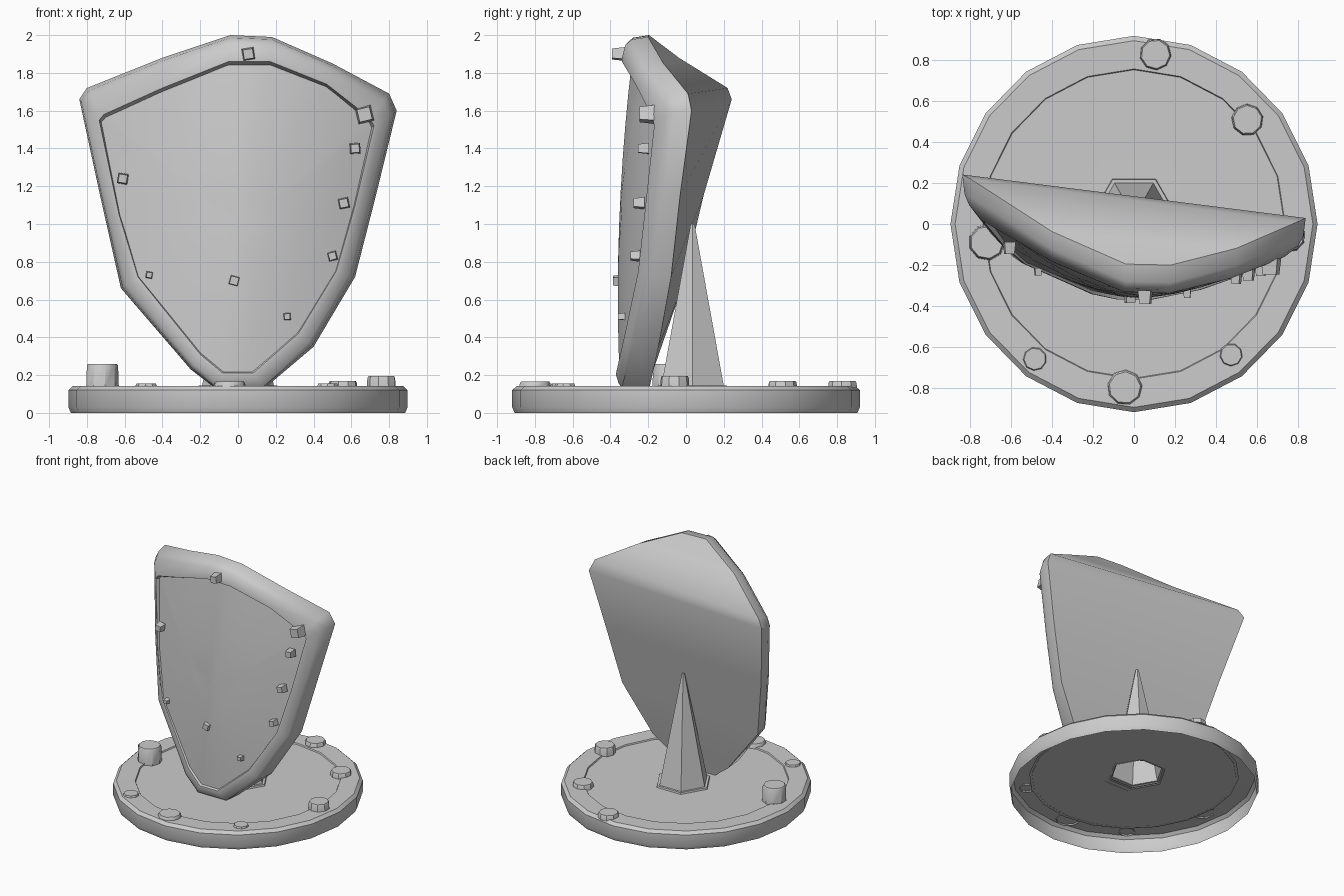
import bpy, bmesh, math, random
from mathutils import Matrix, Vector

random.seed(4)
cube = bpy.data.objects.get("Cube")
if cube:
    bpy.data.objects.remove(cube)

stone = bpy.data.materials.new("light_grey")
stone.use_nodes = True
GREY = (0.6, 0.6, 0.6, 1)
stone.diffuse_color = GREY
stone.node_tree.nodes["Principled BSDF"].inputs["Base Color"].default_value = GREY


def finish(name, bm, angle=35, fix_normals=True):
    if fix_normals:
        bmesh.ops.recalc_face_normals(bm, faces=bm.faces[:])
    mesh = bpy.data.meshes.new(name)
    bm.to_mesh(mesh)
    bm.free()
    mesh.materials.append(stone)
    obj = bpy.data.objects.new(name, mesh)
    bpy.context.collection.objects.link(obj)
    bpy.ops.object.select_all(action="DESELECT")
    obj.select_set(True)
    bpy.context.view_layer.objects.active = obj
    if angle:
        bpy.ops.object.shade_smooth_by_angle(angle=math.radians(angle))


def bridge(bm, a, b):
    n = len(a)
    for i in range(n):
        j = (i + 1) % n
        bm.faces.new((a[i], a[j], b[j], b[i]))


def lathe(name, profile, sides, centre=(0, 0), stretch=1.0, turn=0.0, cap=True):
    """Open-bottomed turned shape; profile is (radius, height) from the bottom up."""
    bm = bmesh.new()
    loops = []
    for r, z in profile:
        loops.append([bm.verts.new((centre[0] + r * math.cos(turn + math.tau * i / sides),
                                    centre[1] + r * stretch * math.sin(turn + math.tau * i / sides), z))
                      for i in range(sides)])
    for a, b in zip(loops, loops[1:]):
        bridge(bm, a, b)
    if cap:
        bm.faces.new(loops[-1])
    finish(name, bm, fix_normals=False)


# Round base: hollow rim and a slightly sunken floor, open under the spike
lathe("base_rim", [(0.885, 0), (0.898, 0.03), (0.898, 0.12), (0.875, 0.142), (0.74, 0.14), (0.735, 0.128)],
      20, stretch=1.025, cap=False)
lathe("base_floor", [(0.75, 0.13), (0.22, 0.13)], 20, stretch=1.04, cap=False)
lathe("floor_centre", [(0.32, 0.131), (0.2, 0.132)], 6, (0, 0.035), cap=False)

# Rivets around the base: x, y, radius, top height
for i, (x, y, r, top) in enumerate([(-0.72, -0.09, 0.085, 0.26), (0.76, -0.06, 0.075, 0.195),
                                    (0.105, 0.83, 0.075, 0.17), (0.555, 0.51, 0.075, 0.17),
                                    (0.475, -0.64, 0.055, 0.155), (-0.045, -0.8, 0.083, 0.165),
                                    (-0.485, -0.66, 0.057, 0.155)]):
    lathe(f"base_rivet_{i + 1}", [(r * 1.05, 0.131), (r, top - 0.01), (r * 0.93, top)], 9, (x, y), turn=i)

# Six-sided support spike behind the shield, open underneath
lathe("support_spike", [(0.215, 0.125), (0.21, 0.145), (0.19, 0.145), (0.012, 1.0)], 6, (0, 0.035))


def shield_y(x, z):
    """Depth of the shield's curved back edge."""
    drop = 1.65 - z
    return -0.205 + (0.45 - 0.12 * drop) * abs(x) ** 1.6 - (0.125 - 0.08 * drop) * x


def lowness(z):
    """Zero on the upper shield, rising to one at its tip."""
    return max(0, min(1, (0.8 - z) / 0.6))


# Left and right halves of the outlines, top to bottom, as (x, z)
outer_a = [(-0.04, 2.0), (-0.4, 1.88), (-0.8, 1.72), (-0.84, 1.66),
           (-0.73, 1.15), (-0.62, 0.66), (-0.25, 0.23), (-0.12, 0.13)]
outer_b = [(0.18, 1.99), (0.5, 1.85), (0.8, 1.69), (0.84, 1.6),
           (0.73, 1.15), (0.62, 0.72), (0.4, 0.35), (0.14, 0.13)]
inner_a = [(-0.05, 1.86), (-0.4, 1.72), (-0.71, 1.58), (-0.735, 1.55),
           (-0.63, 1.05), (-0.53, 0.72), (-0.2, 0.31), (-0.08, 0.21)]
inner_b = [(0.17, 1.86), (0.47, 1.74), (0.7, 1.56), (0.72, 1.52),
           (0.62, 1.1), (0.52, 0.75), (0.32, 0.42), (0.08, 0.21)]
outer = outer_a + outer_b[::-1]
inner = inner_a + inner_b[::-1]
MID = Vector((0.03, 1.0))

# Shield: bevelled rim with a lip, back sheet spanning side to side
bm = bmesh.new()
rim = []
for mix, depth, extra in [(0, 0, 0), (0.1, 0.085, 0.06), (0.32, 0.12, 0.04),
                          (0.85, 0.138, 0.032), (1, 0.138, 0.032), (1.15, 0.08, 0.06)]:
    loop = []
    for o, i in zip(outer, inner):
        p = Vector(o).lerp(Vector(i), mix)
        y = shield_y(*o) + (shield_y(*i) - shield_y(*o)) * mix
        loop.append(bm.verts.new((p.x, y - depth - extra * lowness(p.y), p.y)))
    rim.append(loop)
for a, b in zip(rim, rim[1:]):
    bridge(bm, a, b)
back = rim[0]
for i in range(len(outer_a) - 1):
    bm.faces.new((back[i], back[i + 1], back[-2 - i], back[-1 - i]))
finish("shield_rim_and_back", bm, 40)


def panel_y(x, z, t):
    """Front panel surface, domed towards its middle (t = 0)."""
    return shield_y(x, z) - 0.12 + 0.04 * (z - 1) - 0.028 * (1 - t * t)


# Domed front panel, wound to face forwards
bm = bmesh.new()
rings = []
for t in (1.0, 0.8, 0.6, 0.4, 0.2):
    loop = []
    for i in inner:
        p = MID.lerp(Vector(i), t)
        loop.append(bm.verts.new((p.x, panel_y(p.x, p.y, t), p.y)))
    rings.append(loop)
for a, b in zip(rings, rings[1:]):
    bridge(bm, a, b)
hub = bm.verts.new((MID.x, panel_y(MID.x, MID.y, 0), MID.y))
last = rings[-1]
for i in range(len(last)):
    bm.faces.new((last[i - 1], last[i], hub))
finish("shield_panel", bm, 40, fix_normals=False)

# Small square studs on the shield front: x, z, size
for i, (x, z, s) in enumerate([(0.055, 1.9, 0.06), (0.67, 1.58, 0.08), (0.62, 1.4, 0.052),
                               (0.56, 1.11, 0.052), (0.5, 0.83, 0.045), (0.26, 0.51, 0.035),
                               (-0.02, 0.7, 0.05), (-0.47, 0.73, 0.033), (-0.61, 1.24, 0.052)]):
    bm = bmesh.new()
    place = (Matrix.Translation((x, shield_y(x, z) - 0.15 - 0.03 * lowness(z), z))
             @ Matrix.Rotation(random.uniform(-0.3, 0.3), 4, "Y") @ Matrix.Rotation(math.pi / 2, 4, "X")
             @ Matrix.Rotation(math.pi / 4, 4, "Z"))
    bmesh.ops.create_cone(bm, cap_ends=True, segments=4, radius1=s * 0.75, radius2=s * 0.6,
                          depth=s * 1.1, matrix=place)
    finish(f"shield_stud_{i + 1}", bm, 0)
